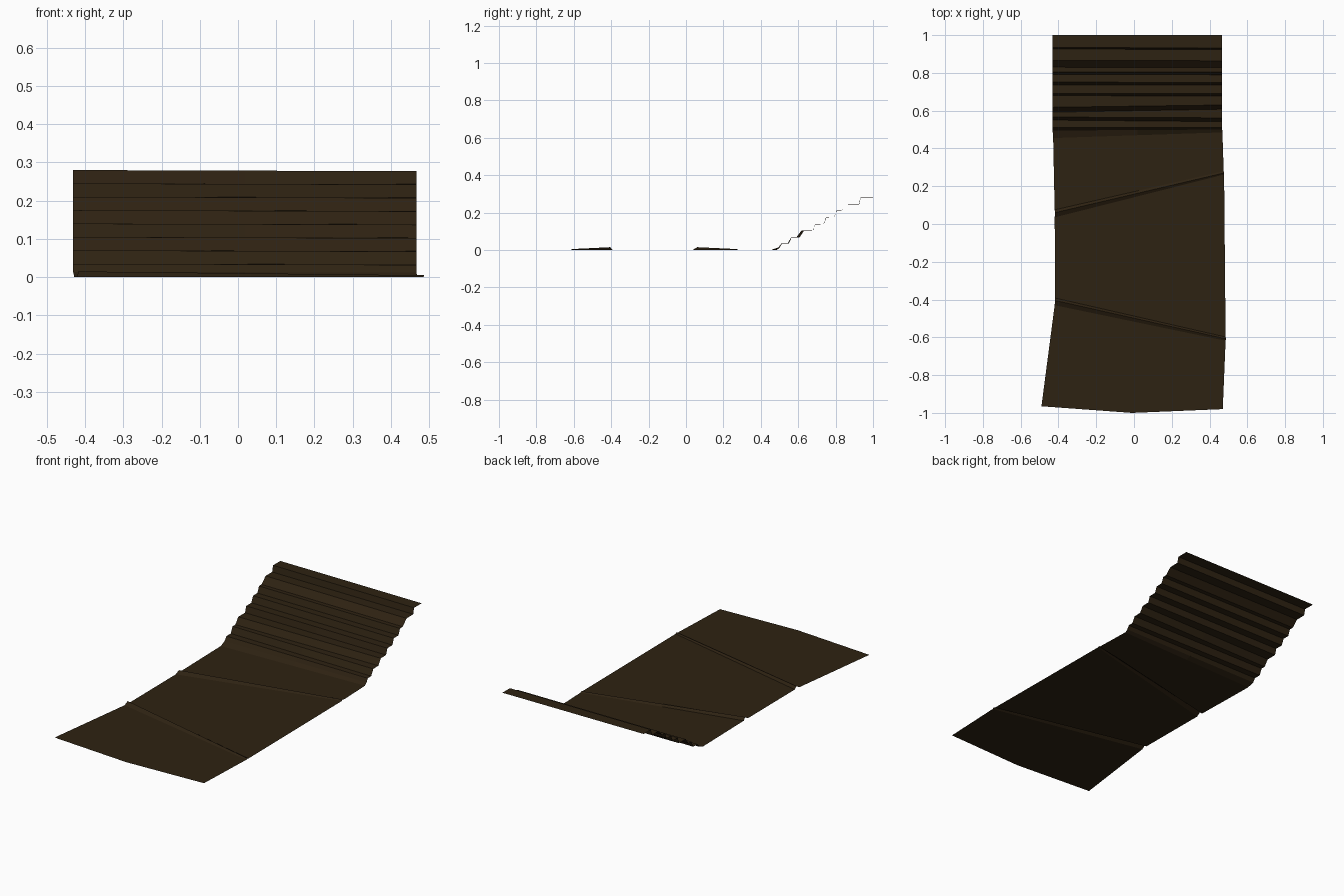
import bpy
import bmesh

cube = bpy.data.objects.get("Cube")
if cube:
    bpy.data.objects.remove(cube, do_unlink=True)

# One dark earth colour for the whole sheet
EARTH = (0.027, 0.016, 0.006, 1.0)
earth = bpy.data.materials.new("dark earth brown")
earth.use_nodes = True
earth.diffuse_color = EARTH
shader = next(n for n in earth.node_tree.nodes if n.type == 'BSDF_PRINCIPLED')
shader.inputs["Base Color"].default_value = EARTH
shader.inputs["Roughness"].default_value = 0.9


def loft(name, rows):
    """Skin a sheet through cross rows, each a list of points from right to left."""
    bm = bmesh.new()
    grid = [[bm.verts.new(p) for p in row] for row in rows]
    for a, b in zip(grid, grid[1:]):
        for i in range(len(a) - 1):
            bm.faces.new((a[i], a[i + 1], b[i + 1], b[i]))
    mesh = bpy.data.meshes.new(name)
    bm.to_mesh(mesh)
    bm.free()
    mesh.materials.append(earth)
    obj = bpy.data.objects.new(name, mesh)
    bpy.context.collection.objects.link(obj)
    return obj


def row(a, b):
    """Straight cross row with a middle point."""
    return [a, tuple((p + q) / 2 for p, q in zip(a, b)), b]


# Path with two slanted ridges that fade towards the left side
front_edge = [(-0.49, -0.965, 0), (-0.01, -1.0, 0), (0.47, -0.98, 0)]
path_rows = [
    front_edge,
    row((-0.42, -0.43, 0), (0.485, -0.618, 0)),
    row((-0.418, -0.405, 0.015), (0.487, -0.608, 0.005)),
    row((-0.417, -0.392, 0), (0.485, -0.598, 0)),
    row((-0.42, 0.035, 0), (0.477, 0.262, 0)),
    row((-0.418, 0.06, 0.015), (0.476, 0.27, 0.005)),
    row((-0.42, 0.075, 0), (0.475, 0.28, 0)),
    row((-0.428, 0.455, 0), (0.468, 0.485, 0)),
]
loft("ground_path", path_rows)

# Worn steps: start and end of each riser along y, on the right and left sides
RISE = 0.035
risers = [
    (0.495, 0.51, 0.50, 0.512),
    (0.55, 0.566, 0.542, 0.562),
    (0.592, 0.618, 0.608, 0.63),
    (0.68, 0.69, 0.677, 0.69),
    (0.737, 0.752, 0.735, 0.748),
    (0.792, 0.806, 0.79, 0.804),
    (0.83, 0.866, 0.828, 0.864),
    (0.926, 0.934, 0.924, 0.932),
]
step_rows = [path_rows[-1]]
for i, (r0, r1, l0, l1) in enumerate(risers):
    low = i * RISE if i else 0.014
    high = (i + 1) * RISE
    step_rows.append(row((-0.431, r0, low), (0.467, l0, low - 0.002)))
    step_rows.append(row((-0.431, r1, high), (0.467, l1, high - 0.003)))
step_rows.append(row((-0.431, 1.0, 0.28), (0.467, 1.0, 0.277)))
loft("stairs", step_rows)
